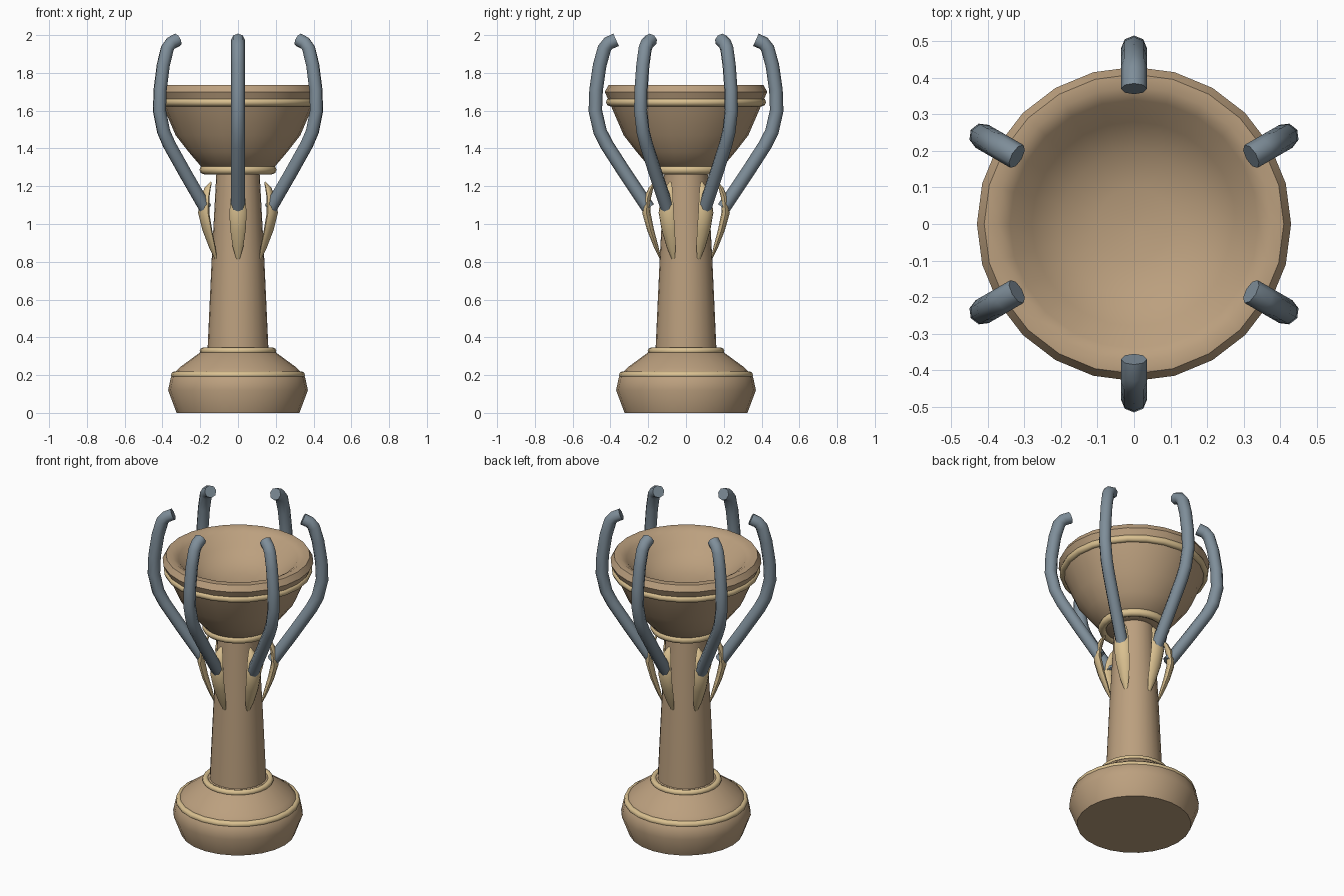
import bpy, bmesh
from math import sin, cos, pi, radians
from mathutils import Vector

if "Cube" in bpy.data.objects:
    bpy.data.objects.remove(bpy.data.objects["Cube"])


def material(name, rgb):
    m = bpy.data.materials.new(name)
    m.diffuse_color = (*rgb, 1)
    m.use_nodes = True
    m.node_tree.nodes["Principled BSDF"].inputs["Base Color"].default_value = m.diffuse_color
    return m


WOOD = material("wood", (0.50, 0.35, 0.21))
GOLD = material("gold_trim", (0.70, 0.53, 0.28))
SLATE = material("slate", (0.21, 0.27, 0.32))


def finish(name, bm, mat, angle=50):
    bmesh.ops.recalc_face_normals(bm, faces=bm.faces)
    me = bpy.data.meshes.new(name)
    bm.to_mesh(me)
    bm.free()
    me.materials.append(mat)
    ob = bpy.data.objects.new(name, me)
    bpy.context.collection.objects.link(ob)
    bpy.ops.object.select_all(action='DESELECT')
    ob.select_set(True)
    bpy.context.view_layer.objects.active = ob
    bpy.ops.object.shade_smooth_by_angle(angle=radians(angle))
    return ob


def loft(bm, rings, closed=False):
    """Skin rings of points with quads, capping the ends unless closed."""
    vr = [[bm.verts.new(p) for p in r] for r in rings]
    n = len(vr[0])
    for i in range(len(vr) if closed else len(vr) - 1):
        a, b = vr[i], vr[(i + 1) % len(vr)]
        for j in range(n):
            k = (j + 1) % n
            bm.faces.new((a[j], a[k], b[k], b[j]))
    if not closed:
        bm.faces.new(vr[0])
        bm.faces.new(vr[-1])


def lathe(name, profile, mat, sides=24, closed=False):
    bm = bmesh.new()
    loft(bm, [[(r * cos(2 * pi * j / sides), r * sin(2 * pi * j / sides), z)
               for j in range(sides)] for r, z in profile], closed)
    return finish(name, bm, mat)


def ring(name, radius, z, thick):
    lathe(name, [(radius + thick * cos(i * pi / 4), z + thick * sin(i * pi / 4))
                 for i in range(8)], GOLD, 24, True)


def radial_sweep(name, path, sizes, angle, mat):
    """Sweep an ellipse (width, depth) along an (r, z) path at a given angle."""
    out, side = Vector((cos(angle), sin(angle), 0)), Vector((-sin(angle), cos(angle), 0))
    pts = [out * r + Vector((0, 0, z)) for r, z in path]
    rings = []
    for i, p in enumerate(pts):
        a, b = pts[max(i - 1, 0)], pts[min(i + 1, len(pts) - 1)]
        normal = (b - a).normalized().cross(side)
        w, d = sizes[i]
        rings.append([p + side * w * cos(t * pi / 4) + normal * d * sin(t * pi / 4)
                      for t in range(8)])
    bm = bmesh.new()
    loft(bm, rings)
    finish(name, bm, mat, 60)


# turned wooden body
lathe("base", [(0.325, 0), (0.37, 0.12), (0.355, 0.19), (0.31, 0.24), (0.18, 0.335),
               (0.15, 0.345)], WOOD)
lathe("column", [(0.162, 0.32), (0.14, 0.80), (0.113, 1.30)], WOOD)
# bowl with a dished top
lathe("bowl", [(0.11, 1.275), (0.175, 1.28), (0.26, 1.38), (0.33, 1.47), (0.395, 1.62),
               (0.43, 1.70), (0.41, 1.735), (0.375, 1.737), (0.34, 1.715),
               (0.28, 1.65), (0.2, 1.595), (0.1, 1.57), (0.01, 1.565)], WOOD)

# gold bands
ring("base_band", 0.335, 0.20, 0.02)
ring("column_foot_band", 0.185, 0.328, 0.018)
ring("bowl_neck_band", 0.18, 1.287, 0.024)
ring("bowl_rim_band", 0.402, 1.645, 0.022)

# six arms, each rising from a leaf
ARM = [(0.20, 1.085), (0.32, 1.265), (0.42, 1.42), (0.455, 1.49), (0.48, 1.60),
       (0.476, 1.71), (0.457, 1.84), (0.432, 1.93), (0.41, 1.957), (0.37, 1.975)]
LEAF = [(0.133, 0.81), (0.158, 0.88), (0.188, 0.97), (0.21, 1.06), (0.203, 1.14),
        (0.185, 1.19), (0.165, 1.222)]
LEAF_SIZE = [(0.008, 0.004), (0.028, 0.012), (0.041, 0.018), (0.046, 0.022),
             (0.038, 0.018), (0.024, 0.012), (0.006, 0.004)]
for n in range(6):
    a = radians(30 + 60 * n)
    radial_sweep(f"arm_{n + 1}", ARM, [(0.036, 0.036)] * len(ARM), a, SLATE)
    radial_sweep(f"leaf_{n + 1}", LEAF, LEAF_SIZE, a, GOLD)
